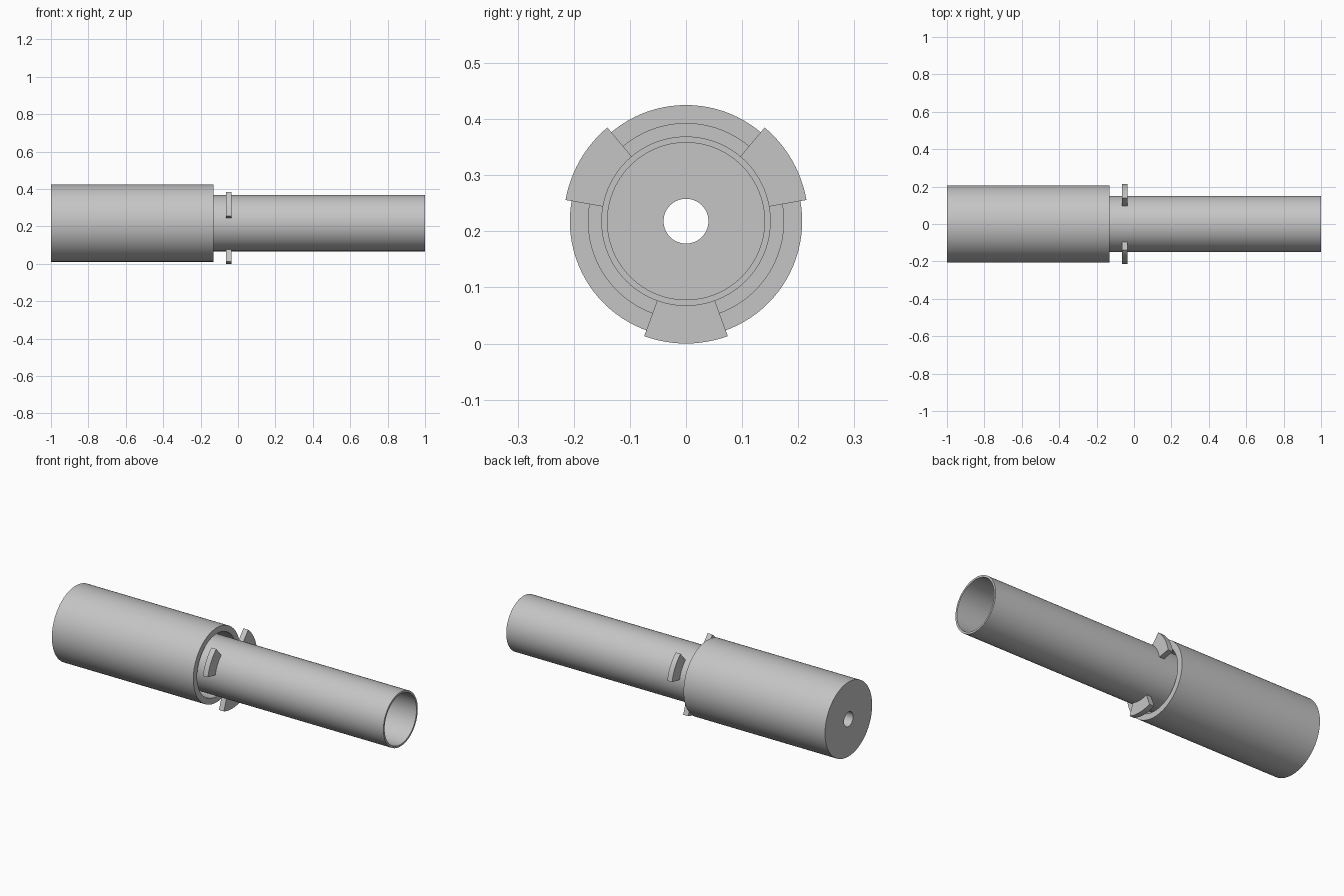
import bpy
import bmesh
import math

AXIS_Z = 0.218

if "Cube" in bpy.data.objects:
    bpy.data.objects.remove(bpy.data.objects["Cube"], do_unlink=True)

# Single grey metal
metal = bpy.data.materials.new("grey_metal")
metal.use_nodes = True
metal.diffuse_color = (0.56, 0.56, 0.56, 1)
metal.node_tree.nodes["Principled BSDF"].inputs["Base Color"].default_value = (0.56, 0.56, 0.56, 1)


def revolve(name, profile, start=0, sweep=360, steps=96):
    """Sweep a closed (x, radius) profile about the long axis."""
    full = sweep == 360
    bm = bmesh.new()
    rings = []
    for i in range(steps if full else steps + 1):
        a = math.radians(start + sweep * i / steps)
        rings.append([bm.verts.new((x, r * math.cos(a), r * math.sin(a)))
                      for x, r in profile])
    n = len(profile)
    for i in range(steps):
        a, b = rings[i], rings[(i + 1) % len(rings)]
        for j in range(n):
            k = (j + 1) % n
            bm.faces.new((a[j], a[k], b[k], b[j]))
    if not full:
        bm.faces.new(rings[0])
        bm.faces.new(rings[-1])
    bmesh.ops.recalc_face_normals(bm, faces=bm.faces[:])
    mesh = bpy.data.meshes.new(name)
    bm.to_mesh(mesh)
    bm.free()
    mesh.materials.append(metal)
    obj = bpy.data.objects.new(name, mesh)
    obj.location.z = AXIS_Z
    bpy.context.collection.objects.link(obj)
    bpy.ops.object.select_all(action='DESELECT')
    obj.select_set(True)
    bpy.context.view_layer.objects.active = obj
    bpy.ops.object.shade_smooth_by_angle(angle=math.radians(30))
    return obj


# Wide sleeve: open at the right, capped at the left with a small bore
revolve("outer_sleeve", [(-1, 0.04), (-1, 0.207), (-0.13, 0.207),
                         (-0.13, 0.174), (-0.95, 0.174), (-0.95, 0.04)])

# Thin-walled tube running out of the sleeve
revolve("inner_tube", [(-0.95, 0.14), (-0.95, 0.151), (1, 0.151), (1, 0.14)])

# Three locking lugs around the tube
for label, centre in (("bottom", -90), ("back", 30), ("front", 150)):
    revolve(label + "_lug", [(-0.065, 0.15), (-0.065, 0.218),
                             (-0.035, 0.218), (-0.035, 0.15)],
            start=centre - 20, sweep=40, steps=12)
